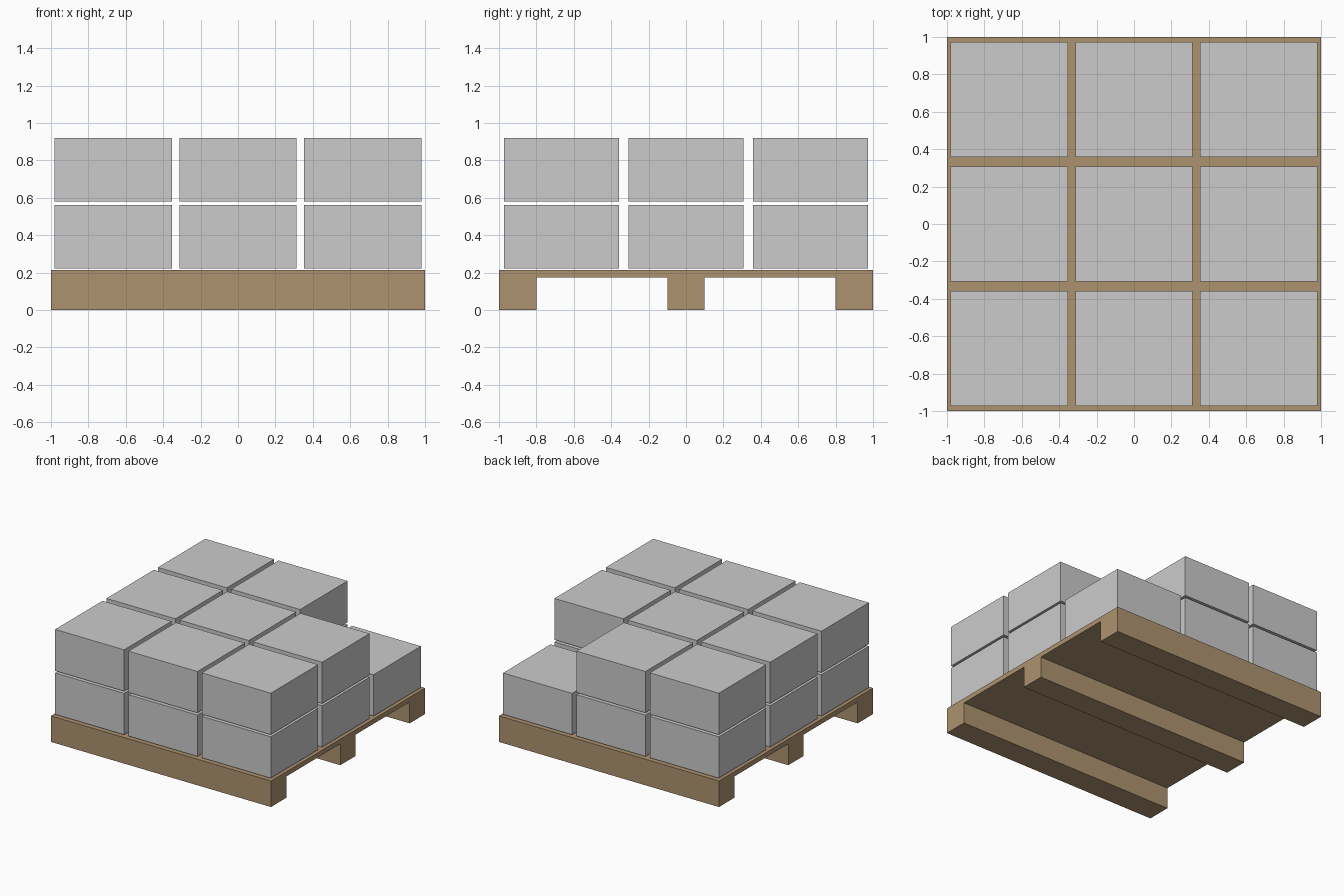
import bpy, bmesh
from mathutils import Matrix, Vector

if "Cube" in bpy.data.objects:
    bpy.data.objects.remove(bpy.data.objects["Cube"])


def add_object(name, bm, material=None):
    bmesh.ops.recalc_face_normals(bm, faces=bm.faces)
    mesh = bpy.data.meshes.new(name)
    bm.to_mesh(mesh)
    bm.free()
    obj = bpy.data.objects.new(name, mesh)
    bpy.context.collection.objects.link(obj)
    if material:
        mesh.materials.append(material)
    return obj


def add_box(name, centre, size):
    bm = bmesh.new()
    bmesh.ops.create_cube(bm, size=1, matrix=Matrix.Diagonal((*size, 1)))
    add_object(name, bm).location = centre


wood = bpy.data.materials.new("wood")
wood.diffuse_color = (0.42, 0.29, 0.16, 1)
wood.use_nodes = True
wood.node_tree.nodes["Principled BSDF"].inputs["Base Color"].default_value = wood.diffuse_color

# Pallet: deck and three runners as one profile (y, z), extruded along x
DECK_TOP, DECK_UNDER = 0.214, 0.175
profile = [(-1, DECK_TOP), (-1, 0), (-0.8, 0), (-0.8, DECK_UNDER),
           (-0.1, DECK_UNDER), (-0.1, 0), (0.1, 0), (0.1, DECK_UNDER),
           (0.8, DECK_UNDER), (0.8, 0), (1, 0), (1, DECK_TOP)]
bm = bmesh.new()
face = bm.faces.new([bm.verts.new((-1, y, z)) for y, z in profile])
extruded = bmesh.ops.extrude_face_region(bm, geom=[face])["geom"]
bmesh.ops.translate(bm, vec=Vector((2, 0, 0)),
                    verts=[v for v in extruded if isinstance(v, bmesh.types.BMVert)])
add_object("pallet", bm, wood)

# Boxes: two layers of 3 x 3, the back right one missing from the top layer
PITCH = 2 / 3
for layer, z in enumerate((0.392, 0.75)):
    for row in range(3):
        for col in range(3):
            if (layer, row, col) == (1, 2, 2):
                continue
            add_box(f"box_{layer + 1}_{row + 1}_{col + 1}",
                    ((col - 1) * PITCH, (row - 1) * PITCH, z),
                    (0.627, 0.615, 0.34))
